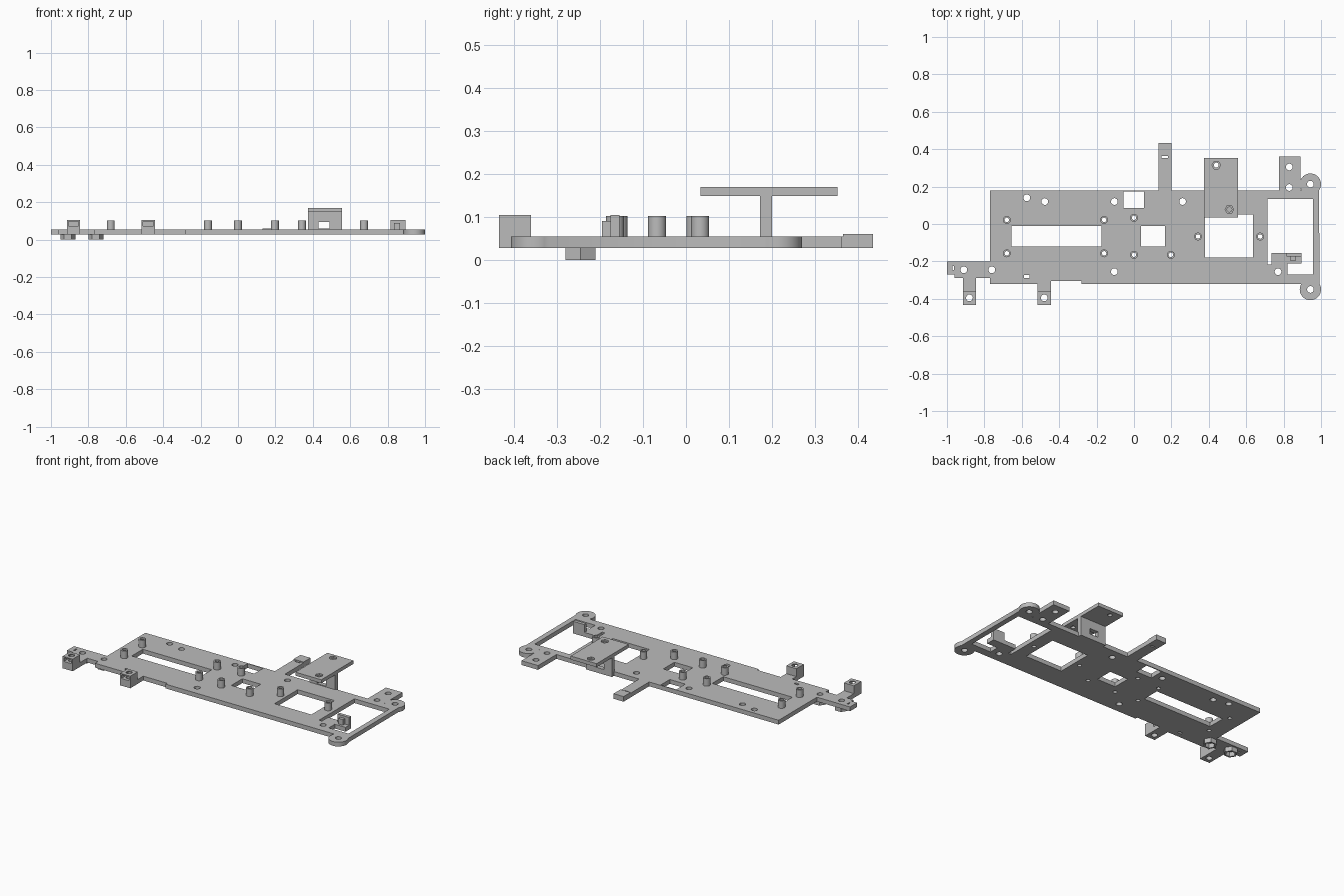
import bpy
import bmesh
from math import cos, sin, radians

cube = bpy.data.objects.get("Cube")
if cube:
    bpy.data.objects.remove(cube, do_unlink=True)

GREY = (0.5, 0.5, 0.5, 1)
grey = bpy.data.materials.new("matte grey")
grey.use_nodes = True
grey.diffuse_color = GREY
grey.node_tree.nodes["Principled BSDF"].inputs["Base Color"].default_value = GREY

BOTTOM, TOP, POST_TOP = 0.028, 0.055, 0.102
HOLE = 0.018


def rect(x0, x1, y0, y1):
    return [(x0, y0), (x1, y0), (x1, y1), (x0, y1)]


def arc(x, y, r, start, end, n):
    steps = [radians(start + (end - start) * i / n) for i in range(n + 1)]
    return [(x + r * cos(a), y + r * sin(a)) for a in steps]


def ring(x, y, r, n=24):
    return arc(x, y, r, 0, 360, n)[:-1]


def prism_mesh(name, prisms):
    """Each prism is (outline, low z, high z)."""
    bm = bmesh.new()
    for points, z0, z1 in prisms:
        face = bm.faces.new([bm.verts.new((x, y, z0)) for x, y in points])
        new = bmesh.ops.extrude_face_region(bm, geom=[face])["geom"]
        verts = [v for v in new if isinstance(v, bmesh.types.BMVert)]
        bmesh.ops.translate(bm, verts=verts, vec=(0, 0, z1 - z0))
    bmesh.ops.recalc_face_normals(bm, faces=bm.faces)
    mesh = bpy.data.meshes.new(name)
    bm.to_mesh(mesh)
    bm.free()
    obj = bpy.data.objects.new(name, mesh)
    bpy.context.collection.objects.link(obj)
    return obj


def part(name, prisms, cuts=()):
    obj = prism_mesh(name, prisms)
    obj.data.materials.append(grey)
    if cuts:
        cutter = prism_mesh(name + "_cutter", cuts)
        cutter.data.materials.append(grey)
        cutter.hide_render = True
        mod = obj.modifiers.new("cut", "BOOLEAN")
        mod.operation = "DIFFERENCE"
        mod.solver = "EXACT"
        mod.use_self = True
        mod.object = cutter
        graph = bpy.context.evaluated_depsgraph_get()
        mesh = bpy.data.meshes.new_from_object(obj.evaluated_get(graph))
        obj.modifiers.clear()
        obj.data = mesh
        bpy.data.objects.remove(cutter, do_unlink=True)
    bpy.ops.object.select_all(action="DESELECT")
    obj.select_set(True)
    bpy.context.view_layer.objects.active = obj
    bpy.ops.object.shade_smooth_by_angle(angle=radians(30))
    return obj


def through(points):
    return (points, -0.1, 0.3)


# Base plate outline, counter-clockwise, with tabs and rounded ears
outline = [(-1, -0.27), (-0.96, -0.27), (-0.96, -0.29), (-0.915, -0.29),
           (-0.915, -0.36), (-0.845, -0.36), (-0.845, -0.29), (-0.77, -0.29),
           (-0.77, -0.32), (-0.515, -0.32), (-0.515, -0.36), (-0.445, -0.36),
           (-0.445, -0.305), (-0.28, -0.305), (-0.28, -0.32)]
outline += arc(0.943, -0.35, 0.057, 148, 392, 24)
outline += arc(0.943, 0.213, 0.057, -35, 215, 24)
outline += [(0.89, 0.18), (0.89, 0.362), (0.775, 0.362), (0.775, 0.18),
            (0.2, 0.18), (0.2, 0.365), (0.13, 0.365), (0.13, 0.18),
            (-0.77, 0.18), (-0.77, -0.2), (-1, -0.2)]

posts = [(-0.68, 0.022), (-0.68, -0.157), (-0.16, 0.022), (-0.16, -0.157),
         (0, 0.033), (0, -0.165), (0.197, -0.165), (0.342, -0.067), (0.674, -0.067)]
nut_traps = [(-0.91, -0.245), (-0.76, -0.245)]
screw_holes = nut_traps + [
    (-0.573, 0.14), (-0.477, 0.12), (-0.105, 0.12), (0.26, 0.12), (-0.105, -0.255),
    (0.77, -0.255), (0.83, 0.305), (0.83, 0.195), (0.943, 0.213), (0.943, -0.35)]

# Windows, including the end window with its stepped latch ledge
windows = [rect(-0.655, -0.175, -0.12, -0.01), rect(0.037, 0.165, -0.12, -0.01),
           rect(-0.055, 0.053, 0.085, 0.174), rect(0.38, 0.636, -0.18, 0.05),
           rect(-0.587, -0.559, -0.288, -0.274), rect(-0.97, -0.962, -0.247, -0.225),
           rect(0.148, 0.182, 0.353, 0.364),
           [(0.715, 0.135), (0.715, -0.217), (0.735, -0.217), (0.735, -0.155),
            (0.895, -0.155), (0.895, -0.21), (0.82, -0.21), (0.82, -0.27),
            (0.957, -0.27), (0.957, 0.135)]]
windows += [ring(x, y, HOLE) for x, y in screw_holes]
windows += [ring(x, y, 0.012) for x, y in posts]
part("base_plate", [(outline, BOTTOM, TOP)], [through(w) for w in windows])

# Hollow standoff posts
for x, y in posts:
    part("standoff_post", [(ring(x, y, 0.021), TOP, POST_TOP)],
         [through(ring(x, y, 0.012))])

# Hexagonal nut traps below the side arm
for x, y in nut_traps:
    part("nut_trap", [(ring(x, y, 0.04, 6), 0, BOTTOM)],
         [through(ring(x, y, 0.029, 6))])

# Front mounting blocks with a screw hole and a nut slot
for x in (-0.88, -0.48):
    part("mounting_block", [(rect(x - 0.035, x + 0.035, -0.434, -0.36), BOTTOM, 0.104)],
         [through(ring(x, -0.395, HOLE)),
          (rect(x - 0.027, x + 0.027, -0.5, -0.37), 0.073, 0.097)])

# Thickened end of the rear arm
part("rear_arm_end", [(rect(0.13, 0.2, 0.365, 0.434), BOTTOM, 0.06)])

# Raised platform on a pierced upright wall
part("platform_wall", [(rect(0.375, 0.555, 0.172, 0.2), BOTTOM, 0.148)],
     [(rect(0.43, 0.49, 0.1, 0.3), 0.06, 0.095)])
platform_holes = []
for x, y in ((0.44, 0.315), (0.51, 0.078)):
    platform_holes += [through(ring(x, y, 0.013)), (ring(x, y, 0.023, 6), 0.16, 0.2)]
part("platform", [(rect(0.375, 0.555, 0.034, 0.352), 0.148, 0.17)], platform_holes)

# Latch upright and its rib
part("latch_upright", [(rect(0.815, 0.895, -0.175, -0.155), TOP, 0.104)])
part("latch_rib", [(rect(0.835, 0.865, -0.195, -0.175), TOP, 0.09)])
